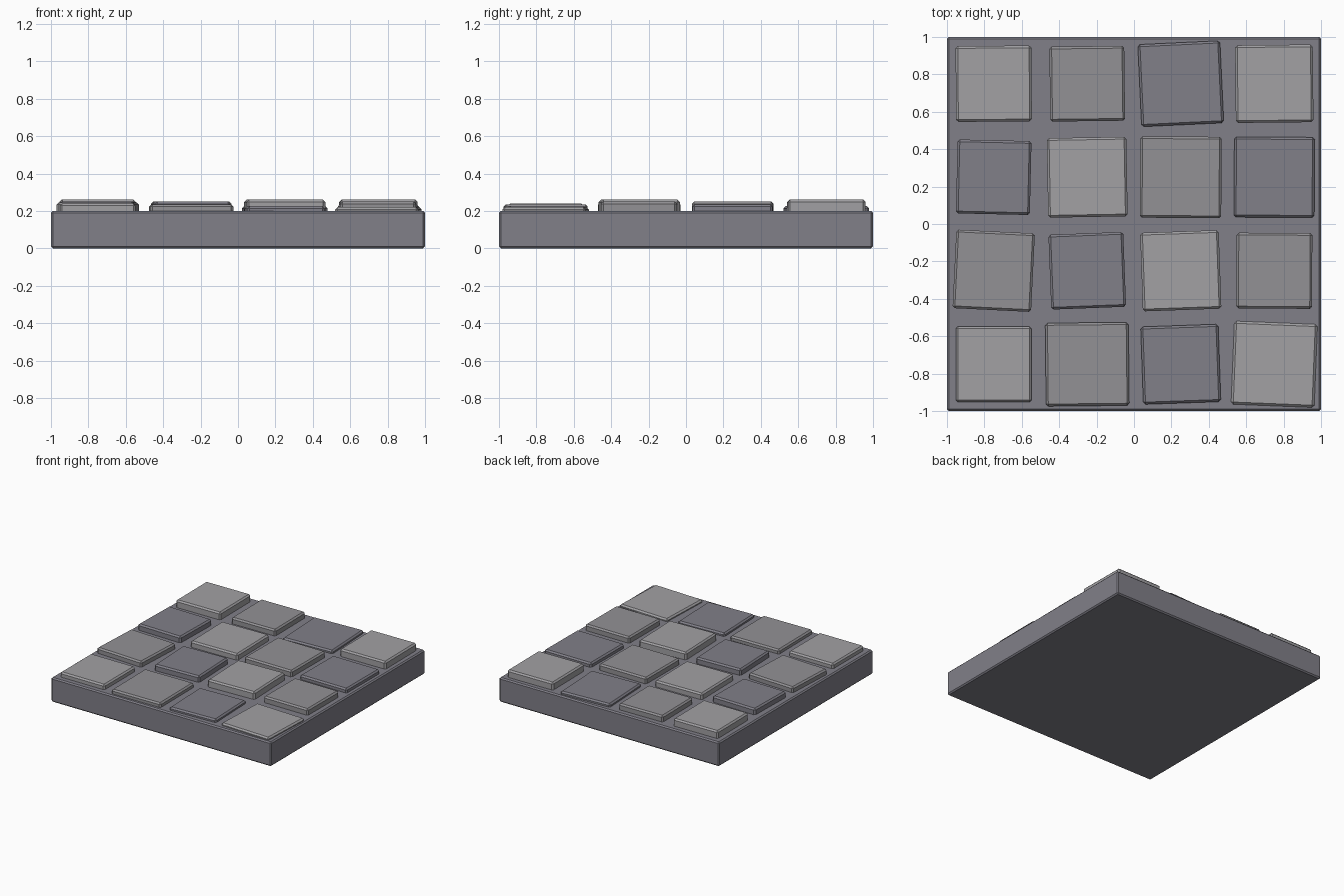
import bpy, bmesh
from math import radians
from mathutils import Matrix

if "Cube" in bpy.data.objects:
    bpy.data.objects.remove(bpy.data.objects["Cube"])


def material(name, rgb):
    m = bpy.data.materials.new(name)
    m.diffuse_color = (*rgb, 1)
    m.use_nodes = True
    m.node_tree.nodes["Principled BSDF"].inputs["Base Color"].default_value = m.diffuse_color
    return m


def block(name, centre, width, z0, z1, bevel, mat, angle=0):
    bm = bmesh.new()
    bmesh.ops.create_cube(bm, size=1, matrix=Matrix.Diagonal((width, width, z1 - z0, 1)))
    bmesh.ops.bevel(bm, geom=bm.edges[:], offset=bevel, segments=1, affect='EDGES')
    me = bpy.data.meshes.new(name)
    bm.to_mesh(me)
    bm.free()
    me.materials.append(mat)
    ob = bpy.data.objects.new(name, me)
    ob.location = (*centre, (z0 + z1) / 2)
    ob.rotation_euler.z = radians(angle)
    bpy.context.collection.objects.link(ob)
    return ob


mortar = material("mortar_grey", (0.22, 0.215, 0.25))
stones = [material("stone_light", (0.36, 0.355, 0.37)),
          material("stone_mid", (0.29, 0.285, 0.30)),
          material("stone_dark", (0.22, 0.215, 0.25))]

# Base slab
block("base_slab", (0, 0), 2.0, 0, 0.2, 0.01, mortar)

# Paving stones, front row first: (width, top height, turn in degrees)
rows = [
    [(.405, .24, 0), (.445, .235, .6), (.415, .225, 2), (.445, .22, -2.3)],
    [(.42, .245, -2.8), (.40, .25, 2.2), (.42, .26, 2), (.405, .25, -.3)],
    [(.395, .25, -1.3), (.425, .25, 1), (.435, .25, -.4), (.43, .235, -.4)],
    [(.405, .26, .5), (.40, .25, .7), (.44, .225, 2.7), (.415, .26, .6)],
]
for r, row in enumerate(rows):
    for c, (w, top, turn) in enumerate(row):
        block(f"paving_stone_{r}_{c}", (-.75 + .5 * c, -.75 + .5 * r), w,
              0.17, top, 0.012, stones[(r + c) % 3], turn)
